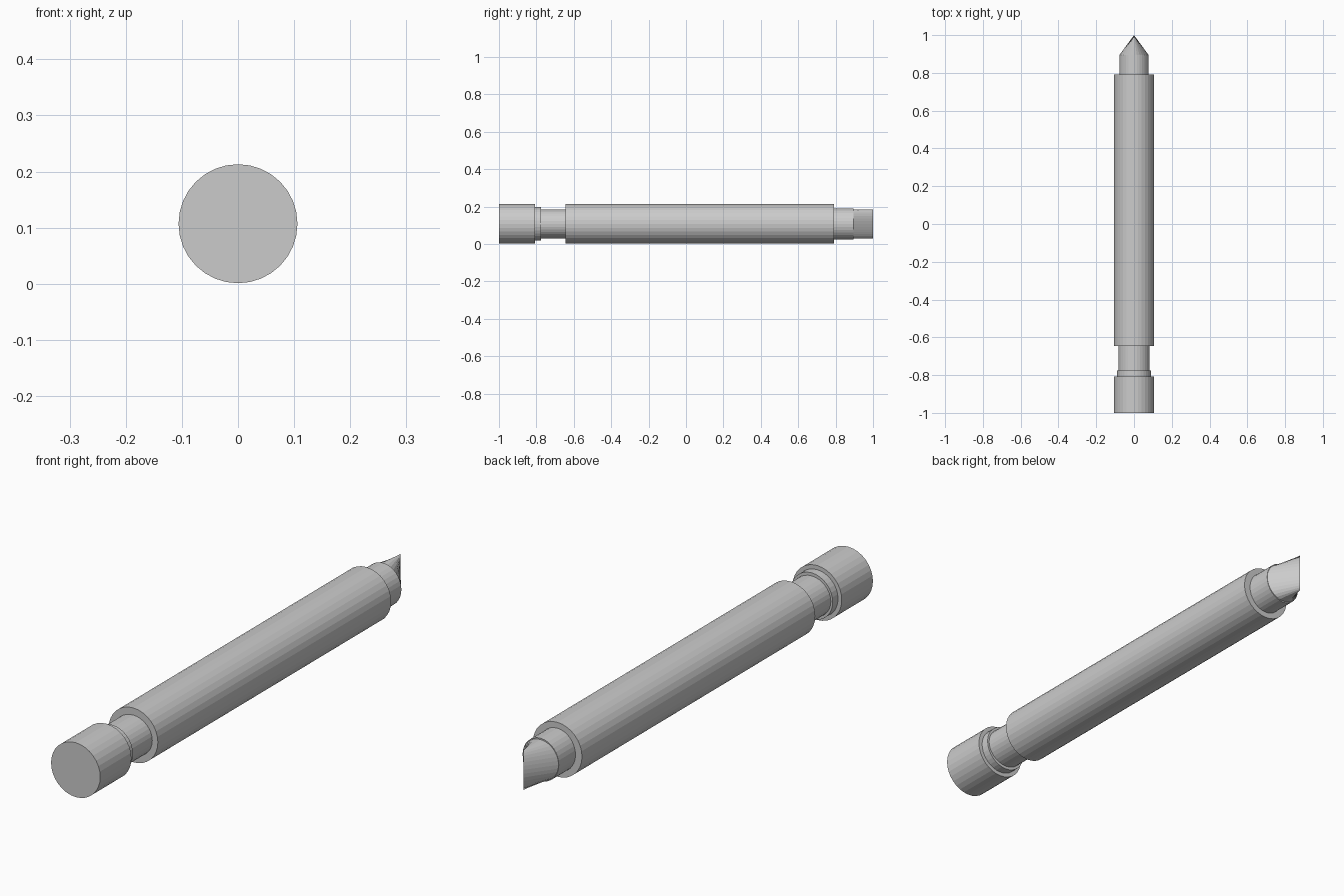
import bpy, bmesh, math

if "Cube" in bpy.data.objects:
    bpy.data.objects.remove(bpy.data.objects["Cube"])

SEG = 32
ZC = 0.107  # height of the pen axis


def loft(name, rings):
    """Closed solid along y from elliptical rings (y, x radius, z radius)."""
    bm = bmesh.new()
    loops = []
    for y, rx, rz in rings:
        loops.append([bm.verts.new((rx * math.cos(2 * math.pi * i / SEG), y,
                                    ZC + rz * math.sin(2 * math.pi * i / SEG)))
                      for i in range(SEG)])
    for a, b in zip(loops, loops[1:]):
        for i in range(SEG):
            j = (i + 1) % SEG
            bm.faces.new((a[i], a[j], b[j], b[i]))
    bm.faces.new(loops[0])
    if rings[-1][1] > 0:
        bm.faces.new(loops[-1])
    # a ring flattened to zero width welds into a chisel edge
    bmesh.ops.remove_doubles(bm, verts=bm.verts, dist=1e-5)
    bmesh.ops.recalc_face_normals(bm, faces=bm.faces)
    mesh = bpy.data.meshes.new(name)
    bm.to_mesh(mesh)
    bm.free()
    obj = bpy.data.objects.new(name, mesh)
    bpy.context.collection.objects.link(obj)
    return obj


# end cap with its small stepped collar, and the neck
loft("end_cap", [(-1.0, 0.106, 0.106), (-0.808, 0.106, 0.106),
                 (-0.808, 0.09, 0.09), (-0.775, 0.09, 0.09),
                 (-0.775, 0.082, 0.078), (-0.645, 0.082, 0.078)])

# long main barrel
loft("barrel", [(-0.645, 0.106, 0.106), (0.792, 0.106, 0.106)])

# stub and chisel tip flattening to a vertical edge
loft("nib_holder", [(0.792, 0.078, 0.083), (0.895, 0.078, 0.083)])
loft("chisel_tip", [(0.895, 0.077, 0.078), (1.0, 0.0, 0.078)])
